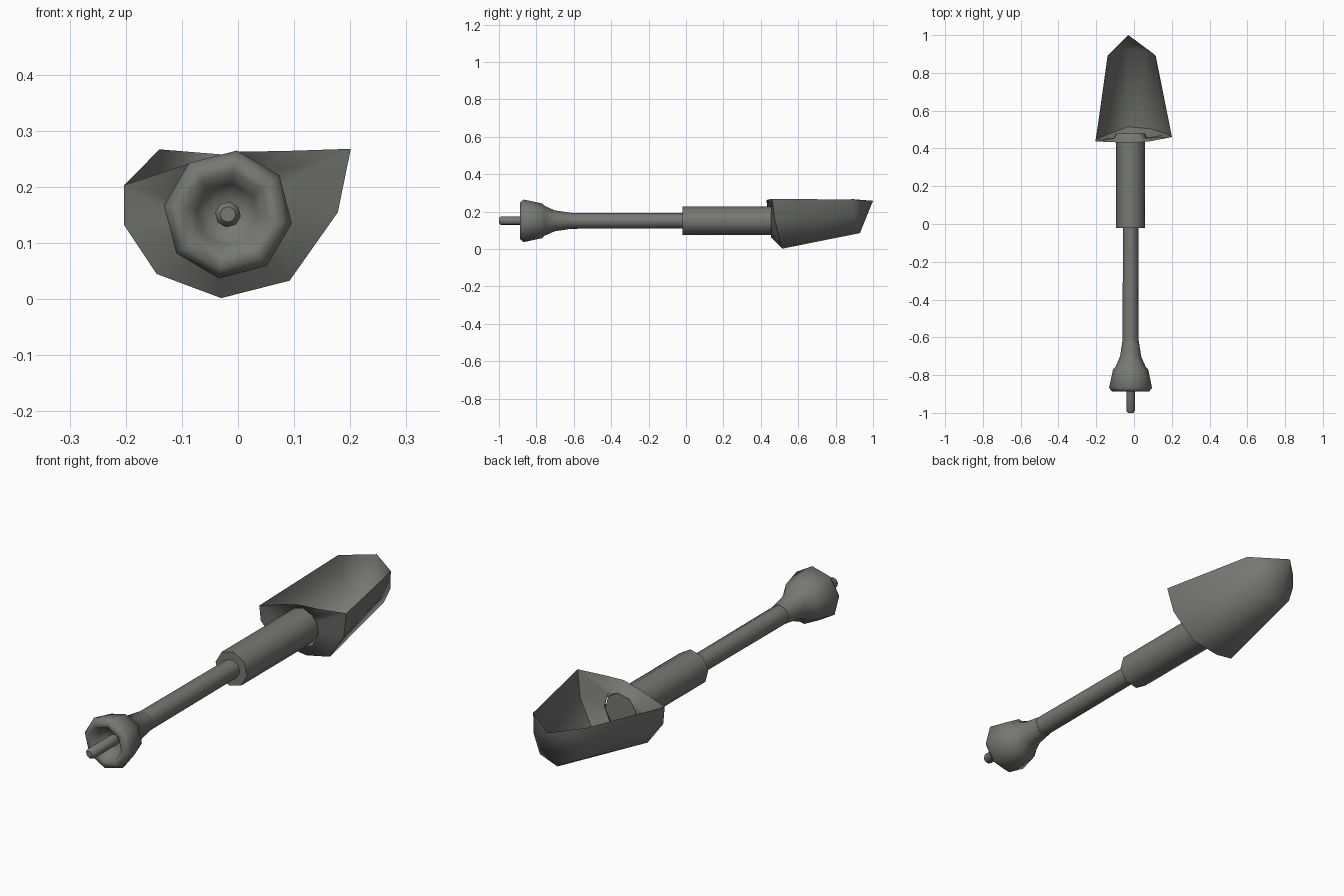
import bpy, bmesh, math

if "Cube" in bpy.data.objects:
    bpy.data.objects.remove(bpy.data.objects["Cube"])

AXIS_X, AXIS_Z = -0.018, 0.151      # centre line of the handle
PHASE = math.radians(82)            # slight twist of the octagons

metal = bpy.data.materials.new("grey metal")
metal.diffuse_color = (0.18, 0.19, 0.17, 1)
metal.use_nodes = True
metal.node_tree.nodes["Principled BSDF"].inputs["Base Color"].default_value = metal.diffuse_color


def finish(name, bm, angle):
    me = bpy.data.meshes.new(name)
    bm.to_mesh(me)
    bm.free()
    ob = bpy.data.objects.new(name, me)
    bpy.context.collection.objects.link(ob)
    me.materials.append(metal)
    me.shade_smooth()
    me.set_sharp_from_angle(angle=math.radians(angle))
    return ob


def loft(bm, rings, closed=True):
    """Bridge successive rings of vertices with quads."""
    for a, b in zip(rings, rings[1:]):
        n = len(a)
        for i in range(n if closed else n - 1):
            j = (i + 1) % n
            bm.faces.new((a[i], a[j], b[j], b[i]))


def lathe(name, profile, sides=8, angle=50):
    """Turn (y, radius) points round the handle axis, closing both ends."""
    bm = bmesh.new()
    rings = []
    for y, r in profile:
        rings.append([bm.verts.new((
            AXIS_X + r * math.cos(PHASE + k * math.tau / sides), y,
            AXIS_Z + r * math.sin(PHASE + k * math.tau / sides)))
            for k in range(sides)])
    loft(bm, rings)
    bm.faces.new(rings[0])
    bm.faces.new(rings[-1])
    bmesh.ops.recalc_face_normals(bm, faces=bm.faces)
    return finish(name, bm, angle)


# Handle: pin, flared end with a recess, thin shaft and thick sleeve
lathe("end_pin", [(-1.0, 0.014), (-0.99, 0.023), (-0.82, 0.023)])
lathe("flared_end", [(-0.83, 0.035), (-0.85, 0.055), (-0.885, 0.075),
                     (-0.888, 0.098), (-0.868, 0.115), (-0.77, 0.094),
                     (-0.755, 0.080), (-0.70, 0.056), (-0.62, 0.044)], angle=75)
lathe("shaft", [(-0.64, 0.043), (0.0, 0.041)])
lathe("sleeve", [(-0.02, 0.077), (0.475, 0.077)])

# Scoop blade: open-topped shell, back outline lofted to the smaller front one
back = [(-0.203, 0.437, 0.203), (-0.203, 0.447, 0.132), (-0.145, 0.472, 0.045),
        (-0.03, 0.515, 0.002), (0.092, 0.503, 0.033), (0.178, 0.475, 0.155),
        (0.201, 0.46, 0.268)]
front = [(-0.14, 0.89, 0.267), (-0.135, 0.895, 0.205), (-0.10, 0.91, 0.12),
         (-0.03, 0.93, 0.085), (0.065, 0.915, 0.108), (0.105, 0.90, 0.18),
         (0.115, 0.89, 0.265)]
back_top = [(0.08, 0.437, 0.264), (0.0, 0.43, 0.263), (-0.08, 0.432, 0.244)]

bm = bmesh.new()
b = [bm.verts.new(p) for p in back]
f = [bm.verts.new(p) for p in front]
loft(bm, [b, f], closed=False)
tip = bm.verts.new((-0.03, 1.0, 0.258))
for u, v in zip(f, f[1:]):
    bm.faces.new((u, v, tip))

# Back wall of the scoop, narrowing to a collar round the sleeve
rim = b + [bm.verts.new(p) for p in back_top]
rings = [rim]
for y, r in ((0.455, 0.088), (0.48, 0.077)):
    ring = []
    for v in rim:
        a = math.atan2(v.co.z - AXIS_Z, v.co.x - AXIS_X)
        ring.append(bm.verts.new((AXIS_X + r * math.cos(a), y,
                                  AXIS_Z + r * math.sin(a))))
    rings.append(ring)
loft(bm, rings)
bmesh.ops.recalc_face_normals(bm, faces=bm.faces)
bm.normal_update()
bm.faces.ensure_lookup_table()
if bm.faces[2].normal.z > 0:
    bmesh.ops.reverse_faces(bm, faces=bm.faces)
finish("scoop_blade", bm, 55)
